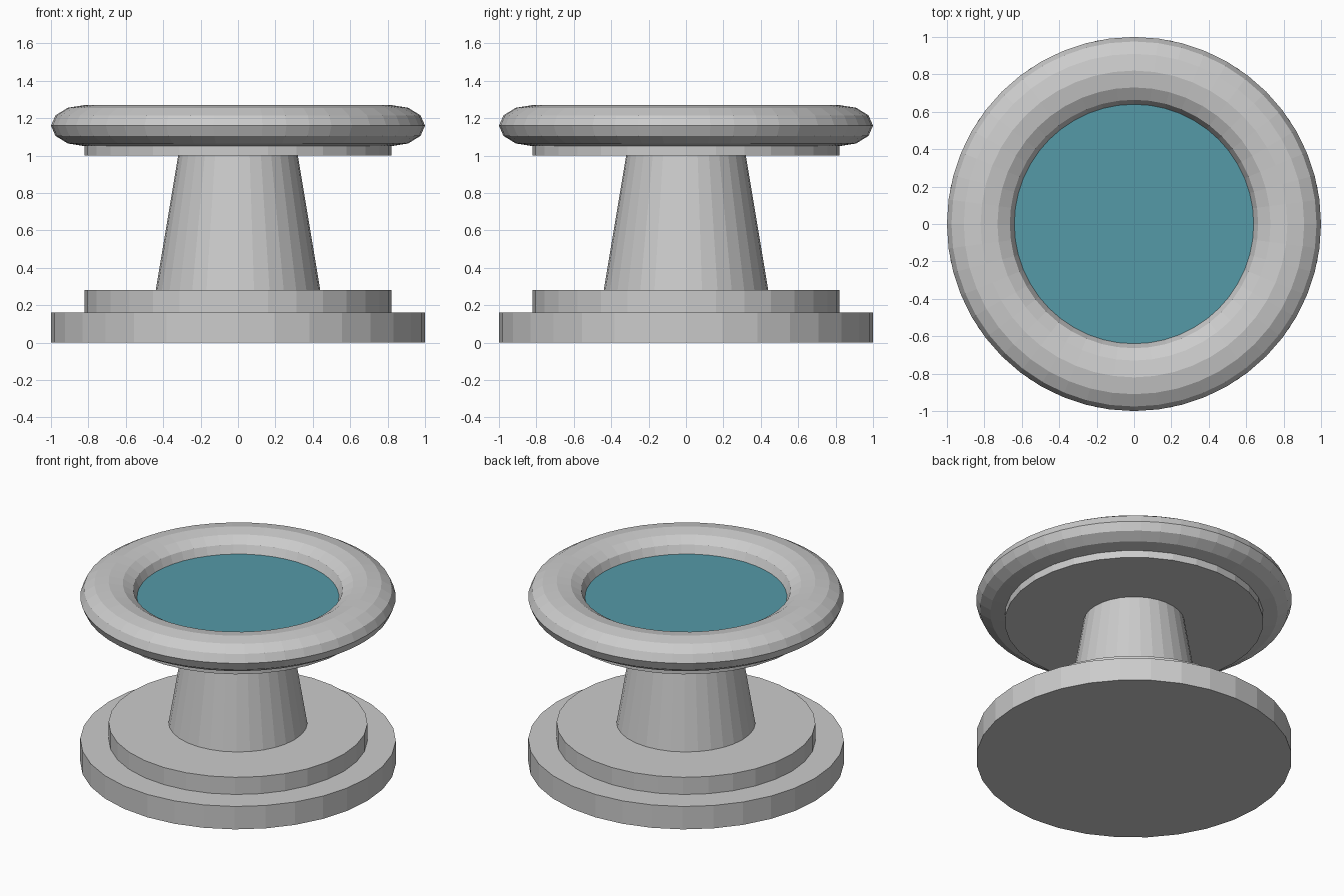
import bpy
import math

if "Cube" in bpy.data.objects:
    bpy.data.objects.remove(bpy.data.objects["Cube"])

SIDES = 32


def round_part(name, r_bottom, r_top, z0, z1, sides=SIDES):
    bpy.ops.mesh.primitive_cone_add(vertices=sides, radius1=r_bottom, radius2=r_top,
                                    depth=z1 - z0, location=(0, 0, (z0 + z1) / 2))
    obj = bpy.context.object
    obj.name = name
    return obj


# Stepped base
round_part("base", 1.0, 1.0, 0.0, 0.16)
round_part("base_step", 0.82, 0.82, 0.16, 0.28)

# Tapered column
round_part("column", 0.44, 0.32, 0.28, 1.0)

# Plate under the bowl
round_part("top_plate", 0.82, 0.82, 1.0, 1.10)

# Flattened ring rim
bpy.ops.mesh.primitive_torus_add(major_segments=48, minor_segments=12,
                                 major_radius=0.82, minor_radius=0.18,
                                 location=(0, 0, 1.16))
rim = bpy.context.object
rim.name = "rim"
rim.scale.z = 0.11 / 0.18
bpy.ops.object.transform_apply(location=False, rotation=False, scale=True)

# Water surface inside the rim
water = round_part("water", 0.66, 0.66, 1.10, 1.16, 48)
mat = bpy.data.materials.new("water_blue")
mat.diffuse_color = (0.09, 0.32, 0.39, 1)
mat.use_nodes = True
mat.node_tree.nodes["Principled BSDF"].inputs["Base Color"].default_value = mat.diffuse_color
water.data.materials.append(mat)
